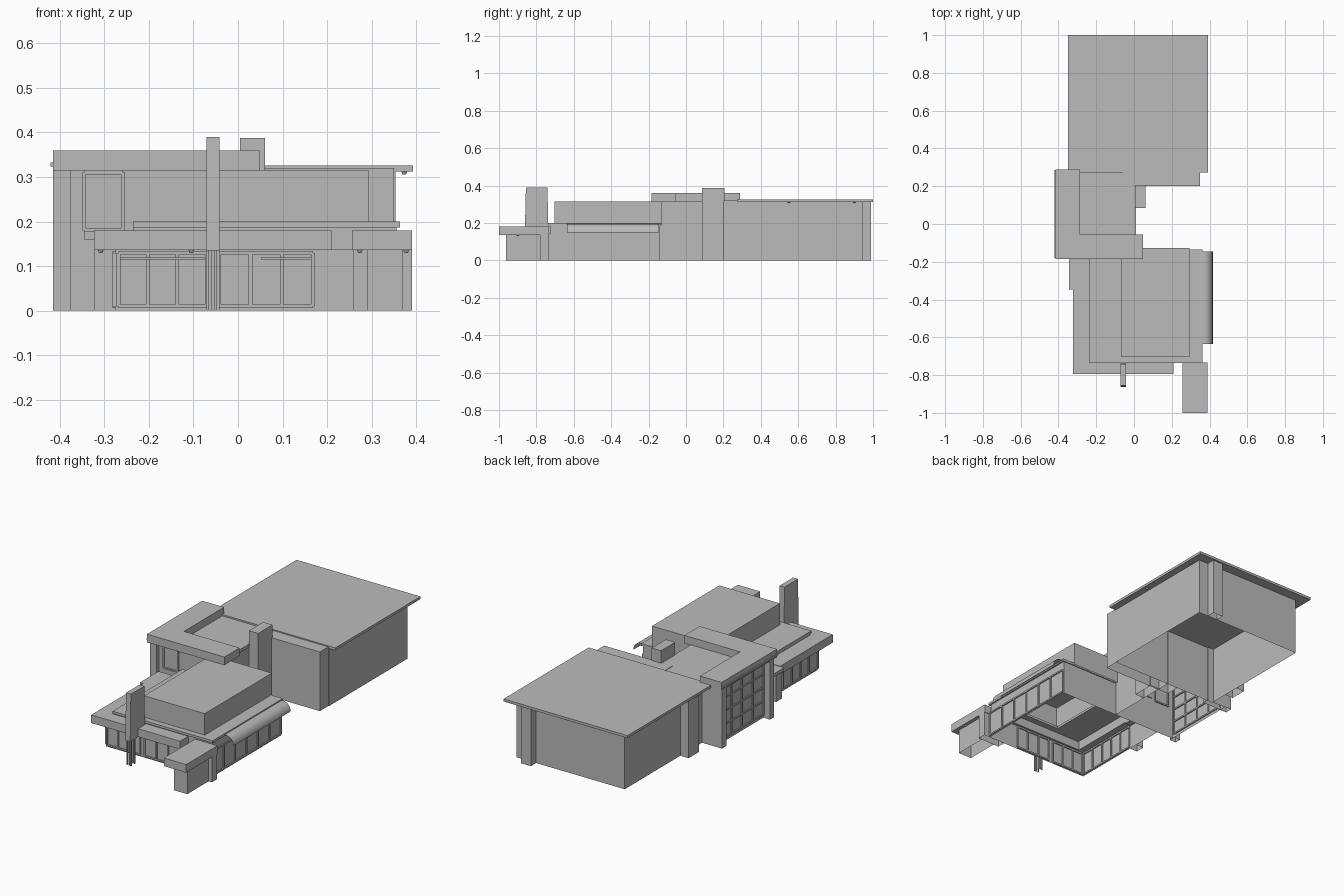
import bpy, bmesh, math

cube = bpy.data.objects.get("Cube")
if cube:
    bpy.data.objects.remove(cube, do_unlink=True)

grey = bpy.data.materials.new("plain grey")
grey.use_nodes = True
COLOUR = (0.5, 0.5, 0.5, 1)
grey.diffuse_color = COLOUR
grey.node_tree.nodes["Principled BSDF"].inputs["Base Color"].default_value = COLOUR


def finish(name, bm, fix=True):
    if fix:
        bmesh.ops.recalc_face_normals(bm, faces=bm.faces[:])
    mesh = bpy.data.meshes.new(name)
    bm.to_mesh(mesh)
    bm.free()
    mesh.materials.append(grey)
    ob = bpy.data.objects.new(name, mesh)
    bpy.context.collection.objects.link(ob)
    return ob


def prism(name, outline, z0, z1, top=True, bottom=True):
    """Extrude a plan outline; top or bottom may be left open."""
    bm = bmesh.new()
    face = bm.faces.new([bm.verts.new((x, y, z0)) for x, y in outline])
    new = bmesh.ops.extrude_face_region(bm, geom=[face])["geom"]
    bmesh.ops.translate(bm, vec=(0, 0, z1 - z0),
                        verts=[v for v in new if isinstance(v, bmesh.types.BMVert)])
    bmesh.ops.recalc_face_normals(bm, faces=bm.faces[:])
    doomed = [f for f in bm.faces if (f.normal.z > .9 and not top)
              or (f.normal.z < -.9 and not bottom)]
    bmesh.ops.delete(bm, geom=doomed, context="FACES")
    return finish(name, bm, False)


def box(name, x0, x1, y0, y1, z0, z1, **ends):
    return prism(name, [(x0, y0), (x1, y0), (x1, y1), (x0, y1)], z0, z1, **ends)


def downlight(x, y, z):
    bm = bmesh.new()
    bmesh.ops.create_cone(bm, cap_ends=True, segments=10, radius1=.004,
                          radius2=.007, depth=.006)
    bmesh.ops.translate(bm, vec=(x, y, z - .003), verts=bm.verts)
    finish("downlight", bm)


def window_grid(name, axis, plane, a0, a1, z0, z1, cols, rows, w=.008):
    """Mullions and rails standing on a wall plane of constant x or y."""
    def bar(b0, b1, c0, c1):
        p0, p1 = plane - .006, plane + .006
        if axis == "x":
            box(name, p0, p1, b0, b1, c0, c1)
        else:
            box(name, b0, b1, p0, p1, c0, c1)
    for i in range(cols + 1):
        a = a0 + (a1 - a0) * i / cols
        bar(a - w / 2, a + w / 2, z0, z1)
    for j in range(rows + 1):
        z = z0 + (z1 - z0) * j / rows
        bar(a0, a1, z - w / 2, z + w / 2)


# Rear hall
box("hall_walls", -.295, .353, .275, .945, 0, .314, bottom=False)
box("hall_roof", -.35, .392, .272, 1.0, .312, .326)
box("hall_front_bay", -.06, .35, .2, .275, 0, .32, bottom=False)
box("hall_rear_fin", .236, .296, .945, .99, 0, .313, bottom=False)
box("hall_side_fin", -.345, -.295, .38, .47, 0, .313, bottom=False)
for y in (.55, .9):
    downlight(.373, y, .312)

# Lobby with raised angular parapet
box("lobby_walls", -.375, .005, -.14, .28, 0, .314, bottom=False)
box("lobby_end_wall", -.415, -.26, .245, .285, 0, .316, bottom=False)
box("lobby_front_pier", -.415, -.375, -.16, -.125, 0, .316, bottom=False)
box("lobby_roof", -.29, .01, -.06, .276, .3, .318)
prism("lobby_parapet", [(-.415, -.185), (.048, -.185), (.048, -.055), (-.285, -.055),
                        (-.285, .288), (-.415, .288)], .315, .359)
box("lobby_gutter", -.421, -.415, -.18, .285, .324, .332)
window_grid("lobby_window", "x", -.375, -.125, .245, .02, .31, 4, 4)
window_grid("lobby_front_window", "y", -.14, -.345, -.258, .18, .31, 1, 1)
for y in (-.1, .1):
    downlight(-.398, y, .315)

# Chimney
box("chimney", .005, .061, .085, .207, 0, .387, bottom=False)

# Front hall: lower walls, ring roof and raised centre
box("front_walls", -.275, .355, -.735, -.14, 0, .137, top=False, bottom=False)
box("front_upper_walls", -.235, .355, -.725, -.14, .137, .192, top=False, bottom=False)
box("side_upper_wall", -.275, -.235, -.35, -.19, .13, .168)
box("low_roof_front", -.236, .363, -.735, -.69, .187, .2)
box("low_roof_rear", -.236, .363, -.2, -.135, .187, .2)
box("low_roof_left", -.236, -.065, -.69, -.2, .187, .2)
box("low_roof_right", .285, .363, -.69, -.2, .187, .2)
box("raised_centre", -.07, .293, -.703, -.128, .188, .316, bottom=False)

# Wraparound canopy
prism("front_canopy", [(-.322, -.795), (.21, -.795), (.21, -.72), (-.234, -.72),
                       (-.234, -.345), (-.322, -.345)], .136, .18)
box("side_canopy", -.345, -.234, -.347, -.188, .16, .178)
box("side_pier", -.322, -.272, -.36, -.31, 0, .162, bottom=False)
for x, y in ((-.308, -.77), (-.105, -.77), (-.308, -.5)):
    downlight(x, y, .136)

# Front hall windows and blinds
window_grid("front_window", "y", -.735, -.268, -.07, .01, .13, 3, 1)
window_grid("front_window", "y", -.735, -.042, .168, .01, .13, 3, 1)
window_grid("left_window", "x", -.275, -.73, -.36, .01, .13, 5, 1)
window_grid("right_window", "x", .355, -.73, -.145, .01, .14, 6, 1)
for x0, x1 in ((-.265, -.075), (.052, .165)):
    box("blind_rail", x0, x1, -.746, -.735, .115, .119)

# Curved awning sheet
bm = bmesh.new()
rows = []
for i in range(13):
    a = math.radians(112) * i / 12
    x, z = .371 + .046 * math.cos(a), .148 + .047 * math.sin(a)
    rows.append([bm.verts.new((x, y, z)) for y in (-.635, -.145)])
for r, s in zip(rows, rows[1:]):
    bm.faces.new((r[0], r[1], s[1], s[0]))
awning = finish("curved_awning", bm, False)
for poly in awning.data.polygons:
    poly.use_smooth = True

# Entrance canopy and its piers
box("entrance_canopy", .256, .39, -1.0, -.732, .136, .18)
box("entrance_pier", .29, .37, -.962, -.78, 0, .14, bottom=False)
box("entrance_wall", .258, .39, -.78, -.735, 0, .14, bottom=False)
for x in (.273, .377):
    downlight(x, -.9, .136)

# Tall fin on slim posts
fin = box("tall_fin", -.071, -.042, -.862, -.735, .135, .39)
for v in fin.data.vertices:
    if v.co.z > .3:
        v.co.y += .006 if v.co.y < -.8 else -.006
for x in (-.068, -.056, -.045):
    for y in (-.85, -.82):
        box("fin_post", x - .003, x + .003, y - .003, y + .003, 0, .136)
